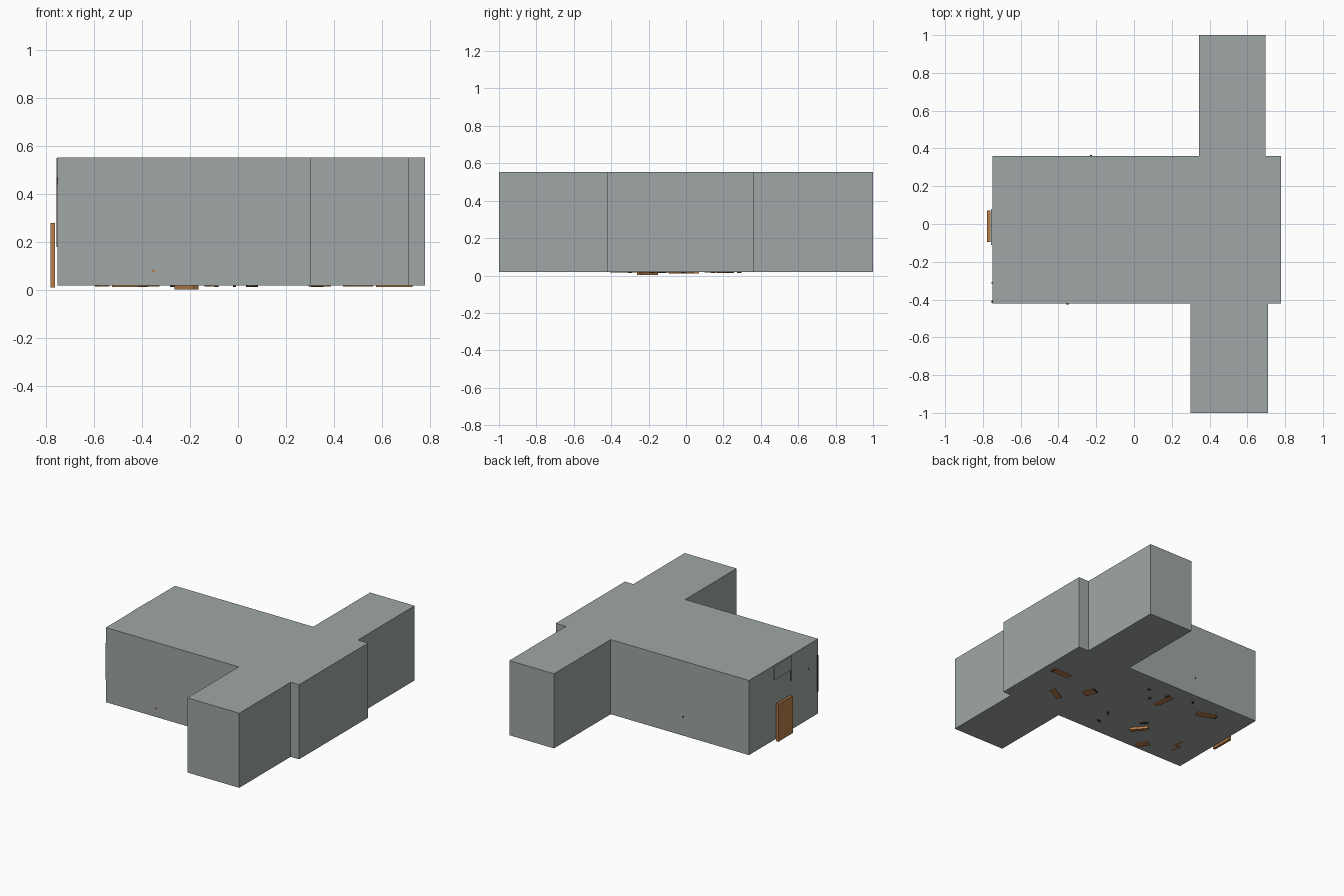
import bpy
import bmesh
from math import radians
from mathutils import Matrix

cube = bpy.data.objects.get("Cube")
if cube:
    bpy.data.objects.remove(cube, do_unlink=True)


def material(name, rgb):
    mat = bpy.data.materials.new(name)
    mat.use_nodes = True
    mat.diffuse_color = (*rgb, 1)
    mat.node_tree.nodes["Principled BSDF"].inputs["Base Color"].default_value = (*rgb, 1)
    return mat


GREY = material("wall grey", (0.35, 0.385, 0.38))
WOOD = material("wood brown", (0.48, 0.21, 0.07))
DARK = material("dark wood", (0.06, 0.04, 0.025))


def finish(name, bm, mat):
    bmesh.ops.recalc_face_normals(bm, faces=bm.faces)
    mesh = bpy.data.meshes.new(name)
    bm.to_mesh(mesh)
    bm.free()
    mesh.materials.append(mat)
    obj = bpy.data.objects.new(name, mesh)
    bpy.context.collection.objects.link(obj)
    return obj


def box(name, centre, size, mat, angle=0):
    bm = bmesh.new()
    matrix = (Matrix.Translation(centre) @ Matrix.Rotation(radians(angle), 4, "Z")
              @ Matrix.Diagonal((*size, 1)))
    bmesh.ops.create_cube(bm, size=1, matrix=matrix)
    return finish(name, bm, mat)


# Building body with its two wings, extruded from the floor plan
FLOOR, ROOF = 0.02, 0.553
plan = [(-0.75, -0.42), (0.3, -0.42), (0.3, -1), (0.71, -1), (0.71, -0.42),
        (0.777, -0.42), (0.777, 0.36), (0.696, 0.36), (0.696, 1), (0.343, 1),
        (0.343, 0.36), (-0.75, 0.36)]
bm = bmesh.new()
base = bm.faces.new([bm.verts.new((x, y, FLOOR)) for x, y in plan])
side = bmesh.ops.extrude_face_region(bm, geom=[base], use_keep_orig=True)
top = [v for v in side["geom"] if isinstance(v, bmesh.types.BMVert)]
bmesh.ops.translate(bm, verts=top, vec=(0, 0, ROOF - FLOOR))
finish("building_walls", bm, GREY)

# Door on the end wall, with a thin panel above it and a corner strip
box("door", (-0.77, -0.012, 0.146), (0.018, 0.165, 0.268), WOOD)
box("panel_above_door", (-0.752, -0.015, 0.5), (0.008, 0.19, 0.1), GREY)
box("panel_gap", (-0.751, -0.11, 0.42), (0.006, 0.004, 0.1), DARK)
box("corner_strip", (-0.752, -0.412, 0.31), (0.006, 0.012, 0.26), DARK)
box("end_wall_peg", (-0.751, -0.31, 0.38), (0.006, 0.008, 0.008), DARK)

# Pegs showing through the long walls
box("front_peg", (-0.352, -0.421, 0.08), (0.015, 0.008, 0.009), WOOD)
box("back_peg", (-0.228, 0.361, 0.155), (0.009, 0.006, 0.009), DARK)

# Planks showing through the floor: x, y, length, width, angle, underside
planks = [
    (0.65, 0.02, 0.15, 0.045, 0, 0.014),
    (0.5, -0.21, 0.12, 0.04, 28, 0.015),
    (0.34, -0.05, 0.09, 0.065, 110, 0.015),
    (-0.11, 0.17, 0.14, 0.04, 98, 0.015),
    (-0.45, 0.21, 0.14, 0.045, 159, 0.014),
    (-0.215, -0.205, 0.125, 0.025, 130, 0.003),
    (-0.37, -0.355, 0.09, 0.05, 120, 0.015),
    (-0.58, -0.26, 0.07, 0.012, 100, 0.016),
    (-0.55, -0.2, 0.07, 0.012, 100, 0.016),
    (-0.565, -0.23, 0.06, 0.012, 20, 0.016),
]
for i, (x, y, length, width, angle, low) in enumerate(planks):
    box(f"floor_plank_{i + 1}", (x, y, (low + 0.03) / 2),
        (length, width, 0.03 - low), WOOD, angle)

# Dark plank ends and small splinters
splinters = [(-0.2, -0.13, 0.06, 130), (-0.09, 0.235, 0.03, 98),
             (-0.51, 0.235, 0.04, 70), (0.71, 0.02, 0.03, 90),
             (0.33, -0.01, 0.05, 20), (0.07, -0.18, 0.03, 60),
             (0.05, -0.3, 0.03, 20), (0.06, 0.23, 0.02, 0),
             (-0.015, 0.144, 0.02, 90), (-0.27, 0.285, 0.025, 40)]
for i, (x, y, length, angle) in enumerate(splinters):
    box(f"floor_splinter_{i + 1}", (x, y, 0.02), (length, 0.012, 0.013), DARK, angle)
